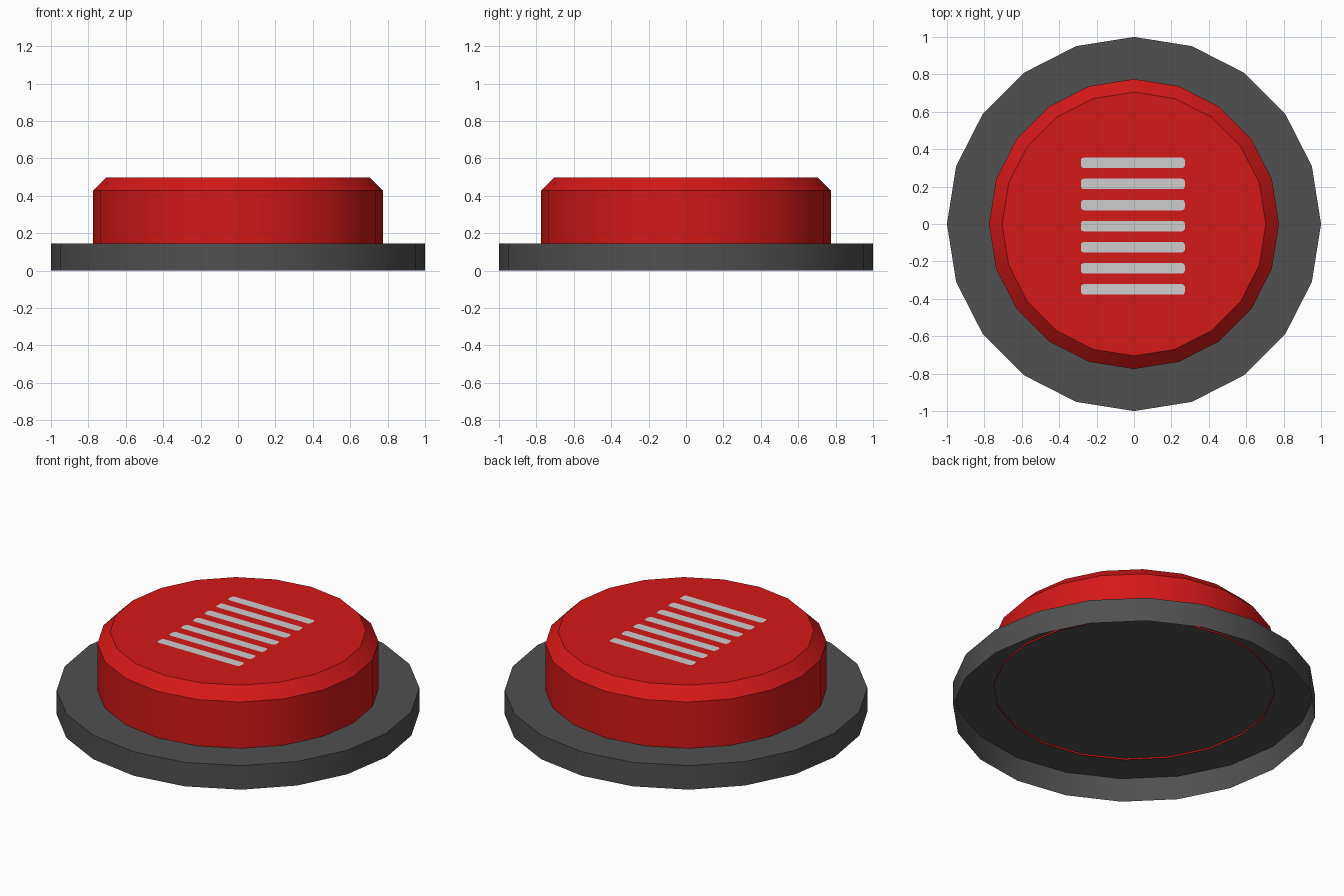
import bpy
import math

cube = bpy.data.objects.get("Cube")
if cube:
    bpy.data.objects.remove(cube, do_unlink=True)

SIDES = 20


def material(name, r, g, b):
    mat = bpy.data.materials.new(name)
    mat.use_nodes = True
    mat.diffuse_color = (r, g, b, 1)
    mat.node_tree.nodes["Principled BSDF"].inputs["Base Color"].default_value = (r, g, b, 1)
    return mat


def loft(name, outline, rings, mat):
    """Open-bottomed shell: copies of an outline, each ring being (scale, height), closed on top."""
    n = len(outline)
    verts = [(x * s, y * s, z) for s, z in rings for x, y in outline]
    faces = [(k * n + i, k * n + (i + 1) % n, (k + 1) * n + (i + 1) % n, (k + 1) * n + i)
             for k in range(len(rings) - 1) for i in range(n)]
    faces.append(range((len(rings) - 1) * n, len(rings) * n))
    mesh = bpy.data.meshes.new(name)
    mesh.from_pydata(verts, [], faces)
    mesh.materials.append(mat)
    obj = bpy.data.objects.new(name, mesh)
    bpy.context.collection.objects.link(obj)
    bpy.ops.object.select_all(action="DESELECT")
    obj.select_set(True)
    bpy.context.view_layer.objects.active = obj
    bpy.ops.object.shade_smooth_by_angle(angle=math.radians(30))
    return obj


def rounded_bar(half_x, half_y, radius, steps=3):
    """Outline of a rectangle with rounded corners."""
    points = []
    for q, (sx, sy) in enumerate([(1, 1), (-1, 1), (-1, -1), (1, -1)]):
        for k in range(steps + 1):
            a = (q + k / steps) * math.pi / 2
            points.append((sx * (half_x - radius) + radius * math.cos(a),
                           sy * (half_y - radius) + radius * math.sin(a)))
    return points


dark_grey = material("dark grey", 0.08, 0.08, 0.08)
red = material("red", 0.66, 0.009, 0.009)
light_grey = material("light grey", 0.61, 0.61, 0.61)

circle = [(math.cos(i * math.tau / SIDES), math.sin(i * math.tau / SIDES)) for i in range(SIDES)]

# Mounting flange, hollow underneath
loft("base_flange", circle, [(1, 0), (1, 0.146)], dark_grey)

# Push cap with a chamfered rim, its wall reaching just through the flange
loft("button_cap", circle, [(0.775, 0.136), (0.775, 0.428), (0.705, 0.498)], red)

# Row of flat grip stripes on the cap
bar = rounded_bar(0.278, 0.028, 0.016)
for i in range(7):
    stripe = loft(f"grip_stripe_{i + 1}", bar, [(1, 0.5)], light_grey)
    stripe.location = (-0.006, 0.327 - i * 0.1128, 0)
